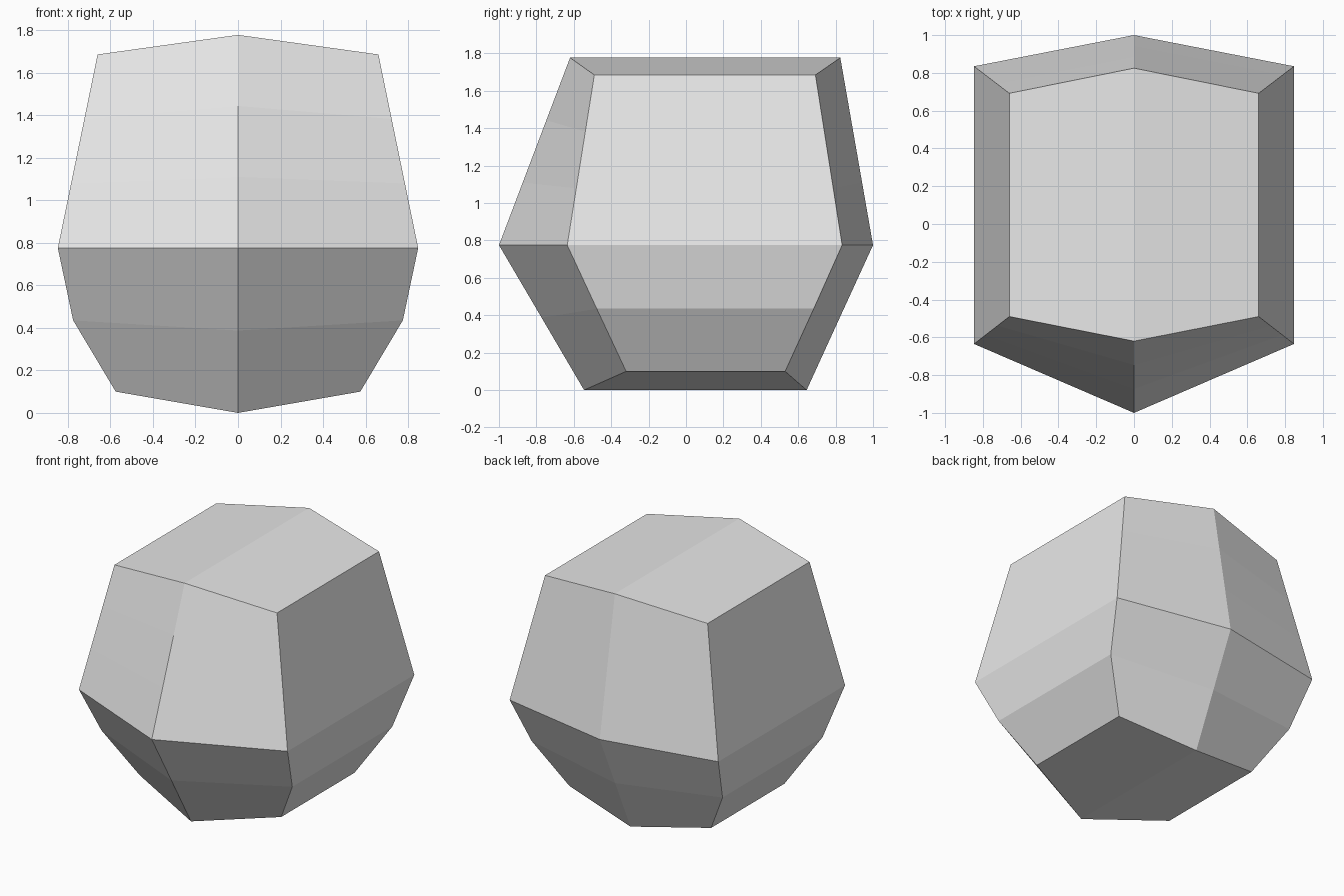
import bpy
import bmesh
from mathutils import Vector

cube = bpy.data.objects.get("Cube")
if cube:
    bpy.data.objects.remove(cube, do_unlink=True)

# Plain stone grey
grey = bpy.data.materials.new("light_grey")
grey.use_nodes = True
colour = (0.8, 0.8, 0.8, 1)
grey.diffuse_color = colour
grey.node_tree.nodes["Principled BSDF"].inputs["Base Color"].default_value = colour


def ring(half_x, z_side, z_mid, front_side, front_mid, back_side, back_mid):
    """Six-sided mirrored ring, counter-clockwise from above."""
    return [Vector(p) for p in (
        (-half_x, front_side, z_side), (0, front_mid, z_mid), (half_x, front_side, z_side),
        (half_x, back_side, z_side), (0, back_mid, z_mid), (-half_x, back_side, z_side))]


def blend(a, b, t):
    return [p.lerp(q, t) for p, q in zip(a, b)]


# Cross-sections from the keel up to the ridged top
bottom = ring(0.575, 0.1, 0, -0.32, -0.545, 0.53, 0.645)
lower = ring(0.775, 0.435, 0.387, -0.477, -0.772, 0.683, 0.822)
waist = ring(0.847, 0.775, 0.775, -0.635, -1, 0.835, 1)
top = ring(0.66, 1.685, 1.777, -0.49, -0.62, 0.692, 0.825)
sections = [bottom, lower, waist, blend(waist, top, 1 / 3), blend(waist, top, 2 / 3), top]

# Loft the walls, then close both ends with two folded panels
bm = bmesh.new()
rings = [[bm.verts.new(p) for p in section] for section in sections]
for low, high in zip(rings, rings[1:]):
    for i in range(6):
        j = (i + 1) % 6
        bm.faces.new((low[i], low[j], high[j], high[i]))
for end in (rings[0], rings[-1]):
    bm.faces.new((end[0], end[1], end[4], end[5]))
    bm.faces.new((end[1], end[2], end[3], end[4]))
bmesh.ops.recalc_face_normals(bm, faces=bm.faces[:])

mesh = bpy.data.meshes.new("faceted_block")
bm.to_mesh(mesh)
bm.free()
mesh.materials.append(grey)
block = bpy.data.objects.new("faceted_block", mesh)
bpy.context.collection.objects.link(block)
